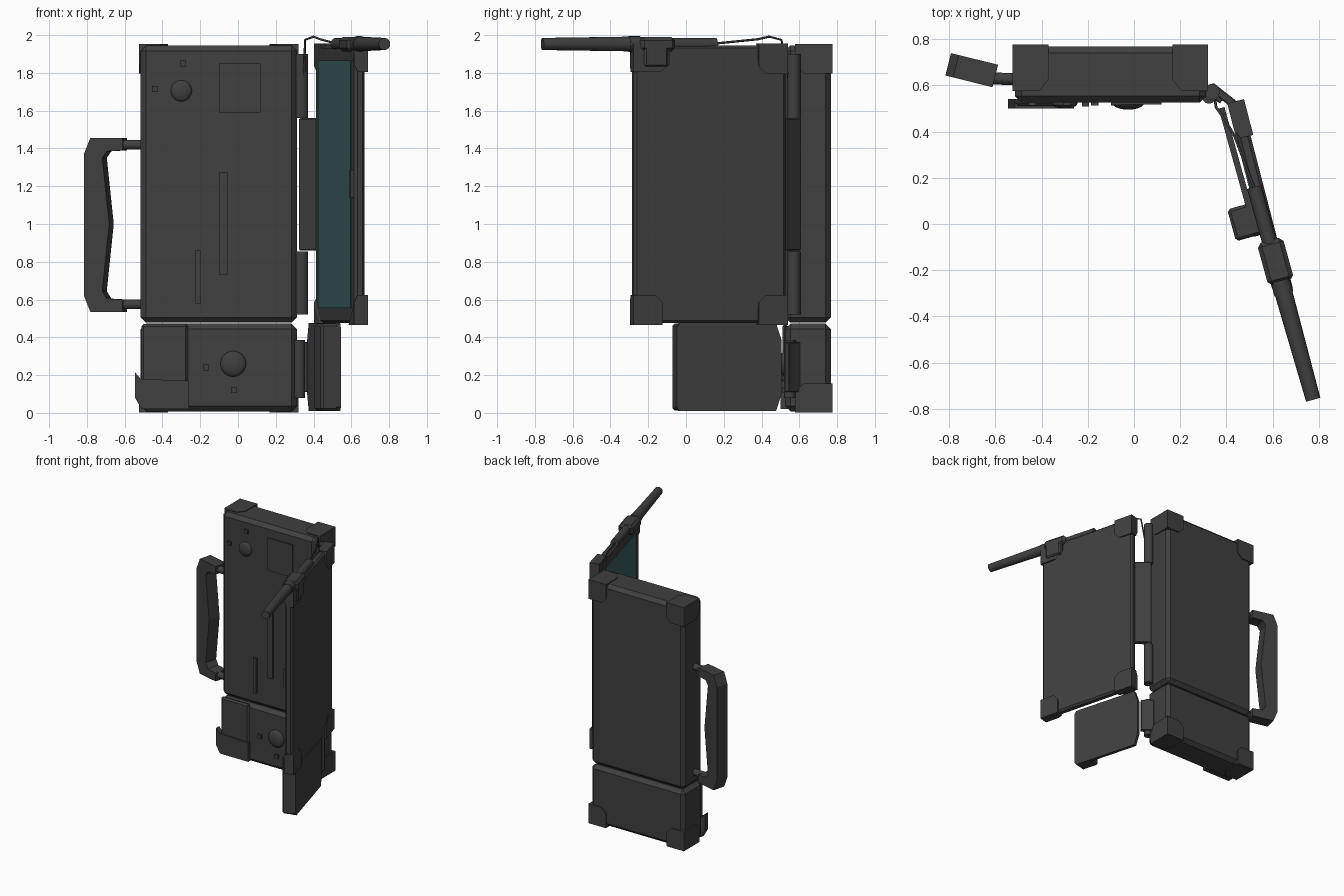
import bpy, bmesh, math
from mathutils import Matrix, Vector

if "Cube" in bpy.data.objects:
    bpy.data.objects.remove(bpy.data.objects["Cube"])


def material(name, col):
    m = bpy.data.materials.new(name)
    m.diffuse_color = (*col, 1)
    m.use_nodes = True
    m.node_tree.nodes["Principled BSDF"].inputs["Base Color"].default_value = m.diffuse_color
    return m


GREY = material("charcoal", (0.05, 0.05, 0.05))
TEAL = material("teal_screen", (0.045, 0.115, 0.115))


def finish(bm, name, mat=GREY, M=None, smooth=False):
    bmesh.ops.recalc_face_normals(bm, faces=bm.faces)
    me = bpy.data.meshes.new(name)
    bm.to_mesh(me)
    bm.free()
    ob = bpy.data.objects.new(name, me)
    bpy.context.collection.objects.link(ob)
    me.materials.append(mat)
    if M:
        ob.matrix_world = M
    if smooth:
        for p in me.polygons:
            p.use_smooth = len(p.vertices) == 4
    return ob


def box(name, lo, hi, bevel=0, M=None, mat=GREY):
    bm = bmesh.new()
    bmesh.ops.create_cube(bm, size=1)
    for v in bm.verts:
        v.co = [(a + b) / 2 + c * (b - a) for a, b, c in zip(lo, hi, v.co)]
    if bevel:
        bmesh.ops.bevel(bm, geom=bm.edges[:], offset=bevel, segments=1, affect='EDGES')
    return finish(bm, name, mat, M)


def rod(name, p, q, r1, r2=None, sides=16, M=None):
    p, q = Vector(p), Vector(q)
    bm = bmesh.new()
    T = Matrix.Translation((p + q) / 2) @ (q - p).to_track_quat('Z', 'Y').to_matrix().to_4x4()
    bmesh.ops.create_cone(bm, cap_ends=True, segments=sides, radius1=r1,
                          radius2=r1 if r2 is None else r2, depth=(q - p).length, matrix=T)
    return finish(bm, name, GREY, M, True)


def prism(name, pts, y0, y1, M=None):
    # x-z outline extruded along y
    bm = bmesh.new()
    f = bm.faces.new([bm.verts.new((x, y0, z)) for x, z in pts])
    r = bmesh.ops.extrude_face_region(bm, geom=[f])
    bmesh.ops.translate(bm, vec=(0, y1 - y0, 0),
                        verts=[v for v in r["geom"] if isinstance(v, bmesh.types.BMVert)])
    return finish(bm, name, GREY, M)


def guard(name, corner, size, M=None):
    # corner protector with clipped far corners
    bm = bmesh.new()
    pts = [(0, 0, 0)]
    for i in range(3):
        j = (i + 1) % 3
        for a, b in ((1, 0), (1, .75), (.75, 1)):
            p = [0, 0, 0]
            p[i], p[j] = a, b
            pts.append(p)
    for p in pts:
        bm.verts.new([c + s * k for c, s, k in zip(corner, size, p)])
    r = bmesh.ops.convex_hull(bm, input=bm.verts[:])
    junk = {g for g in r["geom_interior"] + r["geom_unused"] if isinstance(g, bmesh.types.BMVert)}
    if junk:
        bmesh.ops.delete(bm, geom=list(junk), context='VERTS')
    bmesh.ops.dissolve_limit(bm, angle_limit=.01, verts=bm.verts[:], edges=bm.edges[:])
    return finish(bm, name, GREY, M)


def dome(name, x, z, r, y):
    bm = bmesh.new()
    bmesh.ops.create_uvsphere(bm, u_segments=20, v_segments=12, radius=r,
                              matrix=Matrix.Translation((x, y, z)) @ Matrix.Diagonal((1, .4, 1, 1)))
    ob = finish(bm, name)
    for p in ob.data.polygons:
        p.use_smooth = True


# Main case: upper and lower boxes
box("upper_case", (-.515, .525, .478), (.312, .767, 1.945), .028)
box("lower_case", (-.515, .525, .008), (.312, .767, .472), .028)
for sx, x in ((1, -.525), (-1, .321)):
    guard("case_top_guard", (x, .776, 1.952), (sx * .155, -.2, -.155))
    guard("case_bottom_guard", (x, .776, .001), (sx * .155, -.2, .155))

# Front controls of the case
box("upper_display_plate", (-.1, .516, 1.59), (.12, .53, 1.85))
box("long_slot", (-.1, .513, .73), (-.055, .53, 1.275))
box("short_slot", (-.225, .508, .58), (-.195, .53, .86))
dome("upper_knob", -.3, 1.705, .056, .522)
dome("lower_knob", -.025, .26, .068, .522)
for i, (x, z) in enumerate(((-.29, 1.85), (-.44, 1.715), (-.17, .24), (-.02, .12))):
    box("button_%d" % i, (x - .016, .512, z - .016), (x + .016, .53, z + .016))
box("lower_raised_block", (-.512, .51, .02), (-.265, .54, .47), .012)
prism("lower_latch", [(-.545, .215), (-.515, .18), (-.26, .17), (-.26, .02),
                      (-.51, .02), (-.545, .08)], .5, .54)

# Side handle with two pegs
H = Matrix.Translation((-.6, .64, 0)) @ Matrix.Rotation(math.radians(-14), 4, 'Z')
prism("handle", [(-.21, 1.37), (-.175, 1.455), (0, 1.455), (0, 1.39), (-.085, 1.385),
                 (-.11, 1.35), (-.072, 1.0), (-.11, .645), (-.085, .605), (0, .6),
                 (0, .535), (-.175, .535), (-.21, .62)], -.05, .05, H)
for z in (.575, 1.42):
    rod("handle_peg", (-.61, .63, z), (-.5, .625, z), .026, sides=12)

# Upper door: local x runs away from the hinge, local y points outward
D = Matrix.Translation((.41, .515, 0)) @ Matrix.Rotation(math.radians(-75.5), 4, 'Z')
box("upper_door", (0, 0, .475), (.83, .058, 1.945), .014, D)
box("door_screen", (.07, -.005, .555), (.765, .01, 1.865), 0, D, TEAL)
box("door_catch", (.785, -.018, 1.14), (.81, .01, 1.285), 0, D)
for u, su in ((-.008, 1), (.838, -1)):
    guard("door_bottom_guard", (u, .07, .465), (su * .16, -.075, .16), D)
guard("door_top_guard", (-.008, .07, 1.955), (.16, -.075, -.16), D)
guard("door_free_top_guard", (.838, .07, 1.955), (-.2, -.075, -.15), D)

# Antenna laid along the top edge of the door
A = Matrix.Translation((.52, .16, 1.953)) @ Matrix.Rotation(math.radians(-74.5), 4, 'Z')
rod("antenna_rod", (0, 0, 0), (.27, 0, 0), .032, M=A)
rod("antenna_collar", (.42, 0, 0), (.48, 0, 0), .042, M=A)
rod("antenna_tip", (.47, 0, 0), (.955, 0, 0), .039, .032, M=A)
box("antenna_clamp", (.24, -.055, -.04), (.43, .06, .036), .018, A)
box("clamp_strap", (.28, .02, -.12), (.41, .06, 0), .01, A)

# Cable from the hinge to the antenna
cu = bpy.data.curves.new("cable", 'CURVE')
cu.dimensions = '3D'
cu.bevel_depth = .006
cu.bevel_resolution = 1
path = [(.345, .57, 1.56), (.35, .54, 1.8), (.355, .505, 1.975), (.4, .44, 1.992),
        (.435, .38, 1.978), (.522, .15, 1.955)]
sp = cu.splines.new('POLY')
sp.points.add(len(path) - 1)
for pt, co in zip(sp.points, path):
    pt.co = (*co, 1)
cable = bpy.data.objects.new("cable", cu)
bpy.context.collection.objects.link(cable)
cu.materials.append(GREY)

# Hinges
for z0, z1 in ((.52, .855), (1.56, 1.9)):
    rod("upper_hinge_knuckle", (.335, .57, z0), (.335, .57, z1), .036, sides=12)
S = Matrix.Translation((.385, .555, 0)) @ Matrix.Rotation(math.radians(-38), 4, 'Z')
box("upper_hinge_leaf", (-.07, -.018, .86), (.06, .018, 1.56), .006, S)
rod("lower_hinge_knuckle", (.325, .55, .08), (.325, .55, .385), .03, sides=12)
L = Matrix.Translation((.37, .5, 0)) @ Matrix.Rotation(math.radians(-74.5), 4, 'Z')
box("lower_hinge_leaf", (-.07, -.015, .11), (.03, .015, .375), .004, S @ Matrix.Translation((-.02, -.02, 0)))

# Lower door: thin panel with clipped corners and an inward lip
prism("lower_door", [(0, .1), (.03, .01), (.56, .01), (.575, .03), (.575, .45),
                     (.56, .475), (.03, .475), (0, .385)], -.004, .022, L)
box("lower_door_lip", (.43, -.085, .012), (.573, .01, .473), .012, L)
